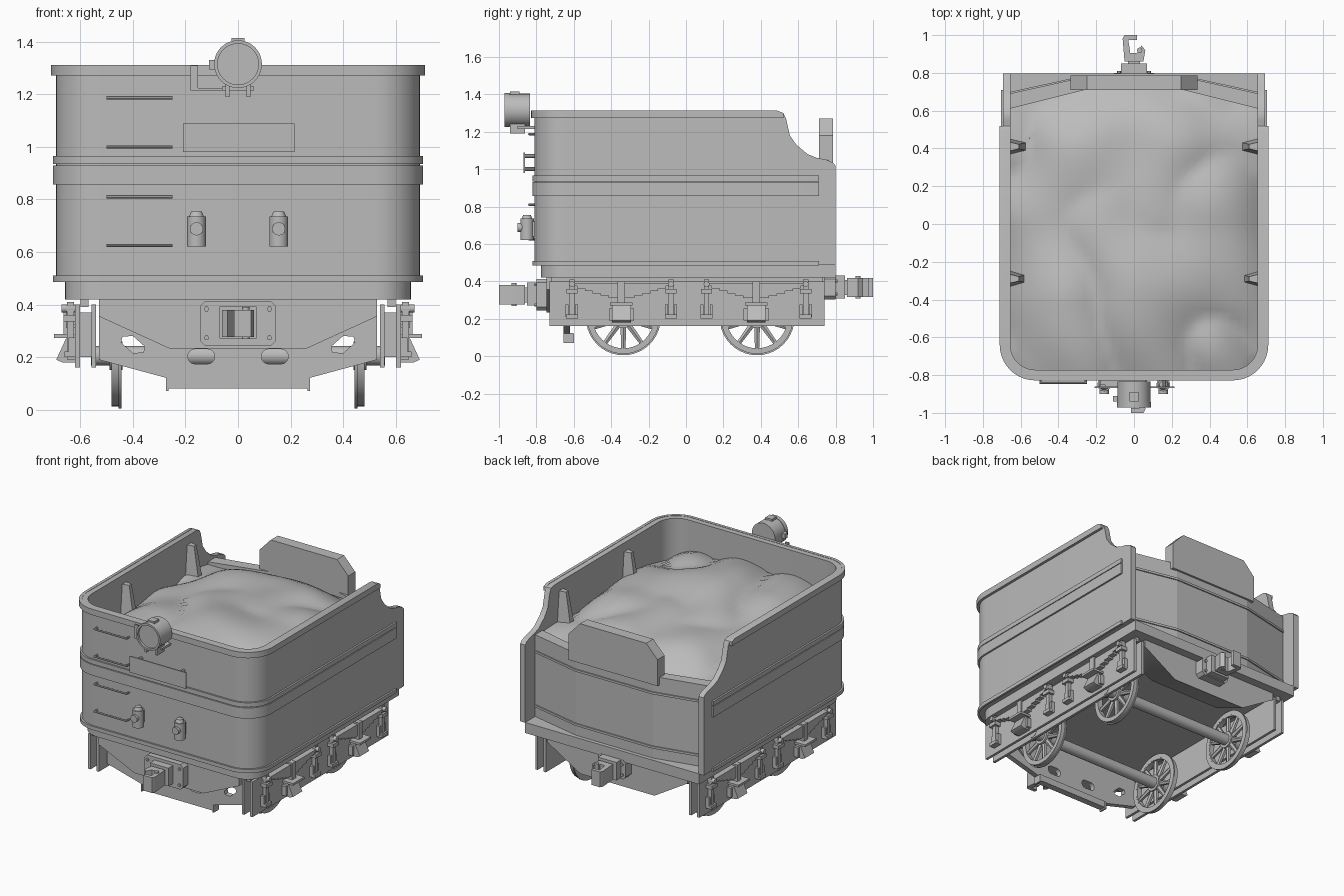
import bpy, bmesh, math
from mathutils import Vector, noise

cube = bpy.data.objects.get("Cube")
if cube:
    bpy.data.objects.remove(cube, do_unlink=True)

grey = bpy.data.materials.new("plain_grey")
grey.use_nodes = True
grey.diffuse_color = (0.5, 0.5, 0.5, 1)
grey.node_tree.nodes["Principled BSDF"].inputs["Base Color"].default_value = (0.5, 0.5, 0.5, 1)
made = []


def finish(name, bm):
    bmesh.ops.recalc_face_normals(bm, faces=bm.faces)
    mesh = bpy.data.meshes.new(name)
    bm.to_mesh(mesh)
    bm.free()
    mesh.materials.append(grey)
    ob = bpy.data.objects.new(name, mesh)
    bpy.context.collection.objects.link(ob)
    made.append(ob)
    return ob


def loft(name, sections, closed=False):
    """Skin matching loops of points, capping the ends when open."""
    bm = bmesh.new()
    rings = [[bm.verts.new(p) for p in s] for s in sections]
    n = len(rings[0])
    for i in range(len(rings) if closed else len(rings) - 1):
        a, b = rings[i], rings[(i + 1) % len(rings)]
        for k in range(n):
            bm.faces.new((a[k], a[(k + 1) % n], b[(k + 1) % n], b[k]))
    if not closed:
        bm.faces.new(rings[0])
        bm.faces.new(rings[-1])
    return finish(name, bm)


def prism(name, axis, pts, a, b):
    """Extrude a flat outline from a to b along an axis."""
    place = {"x": lambda u, v, d: (d, u, v), "y": lambda u, v, d: (u, d, v),
             "z": lambda u, v, d: (u, v, d)}[axis]
    return loft(name, [[place(u, v, d) for u, v in pts] for d in (a, b)])


def box(name, x, y, z):
    return prism(name, "z", [(x[0], y[0]), (x[1], y[0]), (x[1], y[1]), (x[0], y[1])], *z)


def rod(name, a, b, r, sides=12, r2=None):
    a, b = Vector(a), Vector(b)
    turn = (b - a).to_track_quat("Z", "Y")
    angles = [2 * math.pi * i / sides for i in range(sides)]
    return loft(name, [[p + turn @ Vector((q * math.cos(t), q * math.sin(t), 0)) for t in angles]
                       for p, q in ((a, r), (b, r if r2 is None else r2))])


def ring(name, centre, inner, outer, half, axis="x", sides=40):
    loops = []
    for i in range(sides):
        t = 2 * math.pi * i / sides
        loop = []
        for r, d in ((inner, -half), (outer, -half), (outer, half), (inner, half)):
            c, s = r * math.cos(t), r * math.sin(t)
            loop.append(Vector(centre) + Vector((d, c, s) if axis == "x" else (c, d, s)))
        loops.append(loop)
    return loft(name, loops, closed=True)


def mirrored(pts):
    """Complete a half outline given on the +x side."""
    return pts + [(-u, v) for u, v in reversed(pts)]


# Horseshoe outline of the tank, rounded at the front corners
def u_path(inset, ends):
    w, f, r = 0.693 - inset, -0.81 + inset, 0.17 - inset
    arc = [(w - r + r * math.cos(t), f + r - r * math.sin(t))
           for t in (math.pi / 2 * i / 10 for i in range(11))]
    return mirrored([(w, y) for y in ends] + arc)


def wall(name, outer, inner, ends, z0, top):
    loft(name, [[(*o, z0), (*o, top(o[1])), (*i, top(o[1])), (*i, z0)]
                for o, i in zip(u_path(outer, ends), u_path(inner, ends))])


# Tank walls with the swept-down rear cheeks
CHEEK = [(0.798, 1.02), (0.785, 1.035), (0.75, 1.05), (0.70, 1.06), (0.65, 1.08), (0.59, 1.13),
         (0.555, 1.18), (0.535, 1.27), (0.52, 1.3), (0.49, 1.31)]


def cheek_top(y):
    return next((z for cy, z in CHEEK if abs(cy - y) < 1e-5), 1.31)


wall("tank_wall", 0, 0.038, [y for y, z in CHEEK], 0.49, cheek_top)
wall("top_rim", -0.018, 0.002, [0.52, 0.49], 1.272, lambda y: 1.3 if y > 0.5 else 1.312)
for lo, hi in ((0.935, 0.965), (0.857, 0.93), (0.485, 0.51)):
    wall("belt_band", -0.012, 0.002, [0.71], lo, lambda y: hi)
prism("underframe_deck", "z", u_path(0.035, [0.798]), 0.42, 0.492)

# Rear bulkhead with angled wings and a raised centre board, kept flat-faced
outer = [(0.66, 0.69), (0.29, 0.772)]
inner = [(0.66, 0.61), (0.26, 0.71)]
flat = [prism("rear_bulkhead", "z", mirrored(outer) + list(reversed(mirrored(inner))), 0.49, 1.05),
        prism("rear_board", "y", mirrored([(0.335, 1.0), (0.335, 1.18), (0.25, 1.27)]), 0.71, 0.786)]
for z in (0.56, 0.93):
    lip = [(x, y + 0.008) for x, y in outer]
    flat.append(prism("rear_moulding", "z", mirrored(lip) + list(reversed(mirrored(outer))), z, z + 0.015))

# Coal heap, fitted to the inside of the walls
bm = bmesh.new()
N = 36
grid = []
for i in range(N + 1):
    row = []
    for j in range(N + 1):
        u, v = 2 * i / N - 1, j / N
        x = 0.665 * u
        y = -0.78 + v * (0.78 + min(0.72, 0.79 - 0.25 * abs(x)))
        off = Vector((max(abs(x) - 0.52, 0), min(y + 0.64, 0)))
        if off.length > 0.145:
            off *= 0.145 / off.length
            x, y = math.copysign(0.52 + off.x, x), -0.64 + off.y
        mound = (1 - abs(u) ** 2.4) * (1 - abs(2 * v - 0.85) ** 3 * 0.7)
        lump = 0.09 * abs(noise.noise(Vector((x * 2.4, y * 2.4, 0.4)))) - 0.02
        row.append(bm.verts.new((x, y, 1.035 + 0.15 * mound + lump)))
    grid.append(row)
for i in range(N):
    for j in range(N):
        bm.faces.new((grid[i][j], grid[i + 1][j], grid[i + 1][j + 1], grid[i][j + 1]))
finish("coal_heap", bm)

# Tapered stays on the inside walls
for s in (1, -1):
    for y in (0.41, -0.29):
        loft("wall_stay", [[(s * 0.66, y - w, z), (s * 0.66, y + w, z),
                            (s * d, y + w / 2, z), (s * d, y - w / 2, z)]
                           for w, d, z in ((0.045, 0.565, 1.0), (0.024, 0.61, 1.25))])

# Ladder rungs and number plate on the front
for z in (0.625, 0.81, 1.0, 1.187):
    rod("rung", (-0.5, -0.84, z), (-0.25, -0.84, z), 0.006, 8)
    for x in (-0.495, -0.255):
        rod("rung_end", (x, -0.84, z), (x, -0.8, z), 0.006, 8)
box("front_plate", (-0.21, 0.215), (-0.868, -0.86), (0.98, 1.09))
for x in (-0.16, 0.16):
    for z in (1.0, 1.07):
        rod("plate_stud", (x, -0.862, z), (x, -0.8, z), 0.01, 8)

# Headlamp with rim, vent, feet and bracket
rod("headlamp_barrel", (0, -0.955, 1.315), (0, -0.835, 1.315), 0.088, 32)
ring("headlamp_rim", (0, -0.957, 1.315), 0.078, 0.091, 0.014, "y")
box("headlamp_vent", (-0.025, 0.025), (-0.94, -0.89), (1.39, 1.415))
box("headlamp_hinge", (-0.11, -0.08), (-0.94, -0.91), (1.295, 1.33))
for x in (-0.04, 0.04):
    box("headlamp_foot", (x - 0.008, x + 0.008), (-0.94, -0.86), (1.19, 1.25))
box("headlamp_shelf", (-0.06, 0.06), (-0.9, -0.8), (1.215, 1.23))
box("lamp_iron", (-0.18, -0.152), (-0.86, -0.85), (1.22, 1.31))
box("lamp_iron_arm", (-0.18, -0.03), (-0.86, -0.8), (1.215, 1.225))

# Two marker lamps
for x in (-0.158, 0.155):
    rod("marker_lamp", (x, -0.85, 0.62), (x, -0.85, 0.735), 0.036, 20)
    rod("marker_cap", (x, -0.85, 0.735), (x, -0.85, 0.755), 0.028, 20, 0.02)
    rod("marker_lens", (x, -0.9, 0.688), (x, -0.85, 0.688), 0.025, 20)
    box("marker_bracket", (x - 0.02, x + 0.02), (-0.83, -0.8), (0.64, 0.72))

# Front apron, lower pierced plate and foot bar
prism("front_apron", "y", mirrored([(0.53, 0.42), (0.53, 0.355), (0.26, 0.232)]), -0.745, -0.65)
plate = prism("front_lower_plate", "y",
              mirrored([(0.53, 0.42), (0.53, 0.19), (0.27, 0.12)]), -0.655, -0.62)
box("foot_bar", (-0.27, 0.27), (-0.65, -0.605), (0.08, 0.125))
for s in (1, -1):
    box("foot_bar_end", (s * 0.265, s * 0.275), (-0.655, -0.6), (0.07, 0.12))
    slot = [(s * 0.14 + d * 0.025 + 0.026 * math.cos(t), 0.202 + 0.028 * math.sin(t))
            for d, t in ((1 if k < 9 else -1, math.pi * (k - 4 - (k > 8)) / 8) for k in range(18))]
    eye = [(s * x, z) for x, z in ((0.355, 0.24), (0.36, 0.218), (0.40, 0.215), (0.445, 0.255),
                                   (0.44, 0.278), (0.40, 0.28))]
    for outline in (slot, eye):
        cutter = prism("hole_cutter", "y", outline, -0.9, -0.6)
        cutter.hide_render = cutter.hide_viewport = True
        made.remove(cutter)
        cut = plate.modifiers.new("hole", "BOOLEAN")
        cut.object, cut.solver = cutter, "EXACT"

# Rear pan under the deck
loft("rear_pan", [[(x, 0.74, z) for x, z in mirrored([(0.53, 0.43), (0.53, 0.37), (0.28, 0.22)])],
                  [(x, 0.5, z) for x, z in mirrored([(0.45, 0.43), (0.45, 0.4), (0.27, 0.32)])]])

# Couplers at both ends
HOOK = [(-0.05, 0.86), (-0.06, 0.92), (-0.04, 0.945), (-0.015, 0.905), (0.02, 0.905),
        (0.03, 0.975), (-0.015, 0.975), (-0.015, 1.0), (0.05, 1.0), (0.06, 0.98), (0.05, 0.86)]
for s, z, w, h in ((-1, 0.328, 0.145, 0.085), (1, 0.367, 0.105, 0.065)):
    prism("coupler_mount", "y", [(x, z + d) for x, d in mirrored(
        [(w - 0.02, h), (w, h - 0.02), (w, 0.02 - h), (w - 0.02, -h)])], s * 0.735, s * 0.8)
    box("draft_box", (-0.07, 0.07), (s * 0.78, s * 0.85), (z - 0.058, z + 0.065))
    box("coupler_shank", (-0.032, 0.032), (s * 0.8, s * 0.88), (z - 0.04, z + 0.04))
    prism("coupler_hook", "z", [(-s * x, s * y) for x, y in HOOK], z - 0.052, z + 0.052)
    rod("coupler_pin", (0.03, s * 0.92, z - 0.06), (0.03, s * 0.92, z + 0.062), 0.014)
    for x in (-w + 0.025, w - 0.025):
        for d in (0.03 - h, h - 0.03):
            rod("mount_bolt", (x, s * 0.79, z + d), (x, s * 0.81, z + d), 0.01, 6)

# Spoked wheelsets
for y in (-0.335, 0.38):
    rod("axle", (-0.56, y, 0.205), (0.56, y, 0.205), 0.037, 20)
    for s in (1, -1):
        ring("wheel_tyre", (s * 0.463, y, 0.205), 0.163, 0.193, 0.018)
        ring("wheel_flange", (s * 0.449, y, 0.205), 0.17, 0.2, 0.005)
        rod("wheel_hub", (s * 0.44, y, 0.205), (s * 0.49, y, 0.205), 0.055, 20)
        for k in range(10):
            t = math.pi * (k + 0.5) / 5
            c, q = math.cos(t), math.sin(t)
            rod("wheel_spoke", (s * 0.463, y + 0.04 * c, 0.205 + 0.04 * q),
                (s * 0.463, y + 0.17 * c, 0.205 + 0.17 * q), 0.018, 6, 0.013)

# Side frames with springs, hangers and axle boxes
for s in (1, -1):
    def side(name, x, y, z):
        box(name, (s * x[0], s * x[1]), y, z)
    side("inner_side_frame", (0.54, 0.558), (-0.73, 0.74), (0.16, 0.40))
    side("outer_side_frame", (0.602, 0.62), (-0.73, 0.74), (0.16, 0.40))
    side("frame_cap", (0.57, 0.6), (-0.72, 0.73), (0.39, 0.425))
    for y in (-0.6, -0.1, 0.12, 0.62):
        side("frame_spacer", (0.55, 0.61), (y - 0.02, y + 0.02), (0.2, 0.37))
    for c in (-0.345, 0.375):
        for k in range(6):
            half = 0.28 - 0.042 * k
            side("spring_leaf", (0.62, 0.655), (c - half, c + half), (0.375 - 0.013 * k, 0.389 - 0.013 * k))
        side("spring_buckle", (0.615, 0.665), (c - 0.02, c + 0.02), (0.28, 0.4))
        side("box_saddle", (0.6, 0.7), (c - 0.06, c + 0.06), (0.272, 0.287))
        prism("axle_box", "y", [(s * x, z) for x, z in (
            (0.61, 0.27), (0.655, 0.27), (0.692, 0.19), (0.67, 0.18), (0.61, 0.18))], c - 0.05, c + 0.05)
        side("axle_box_cover", (0.61, 0.65), (c - 0.068, c + 0.068), (0.19, 0.255))
        for d in (-1, 1):
            y = c + d * 0.265
            side("spring_hanger", (0.625, 0.65), (y - 0.014, y + 0.014), (0.21, 0.41))
            side("hanger_shackle", (0.615, 0.665), (y - 0.03, y + 0.03), (0.335, 0.36))
            side("hanger_foot", (0.615, 0.66), (y - 0.032, y + 0.032), (0.2, 0.222))
            for e in (-0.025, 0.025):
                side("foot_lug", (0.618, 0.645), (y + e - 0.008, y + e + 0.008), (0.21, 0.275))
            rod("hanger_pin", (s * 0.61, y, 0.385), (s * 0.672, y, 0.385), 0.016, 10)

# Smooth rounded parts, keep edges crisp
bpy.ops.object.select_all(action="DESELECT")
for ob in made:
    ob.select_set(ob not in flat)
bpy.context.view_layer.objects.active = made[0]
bpy.ops.object.shade_smooth_by_angle(angle=math.radians(37))
